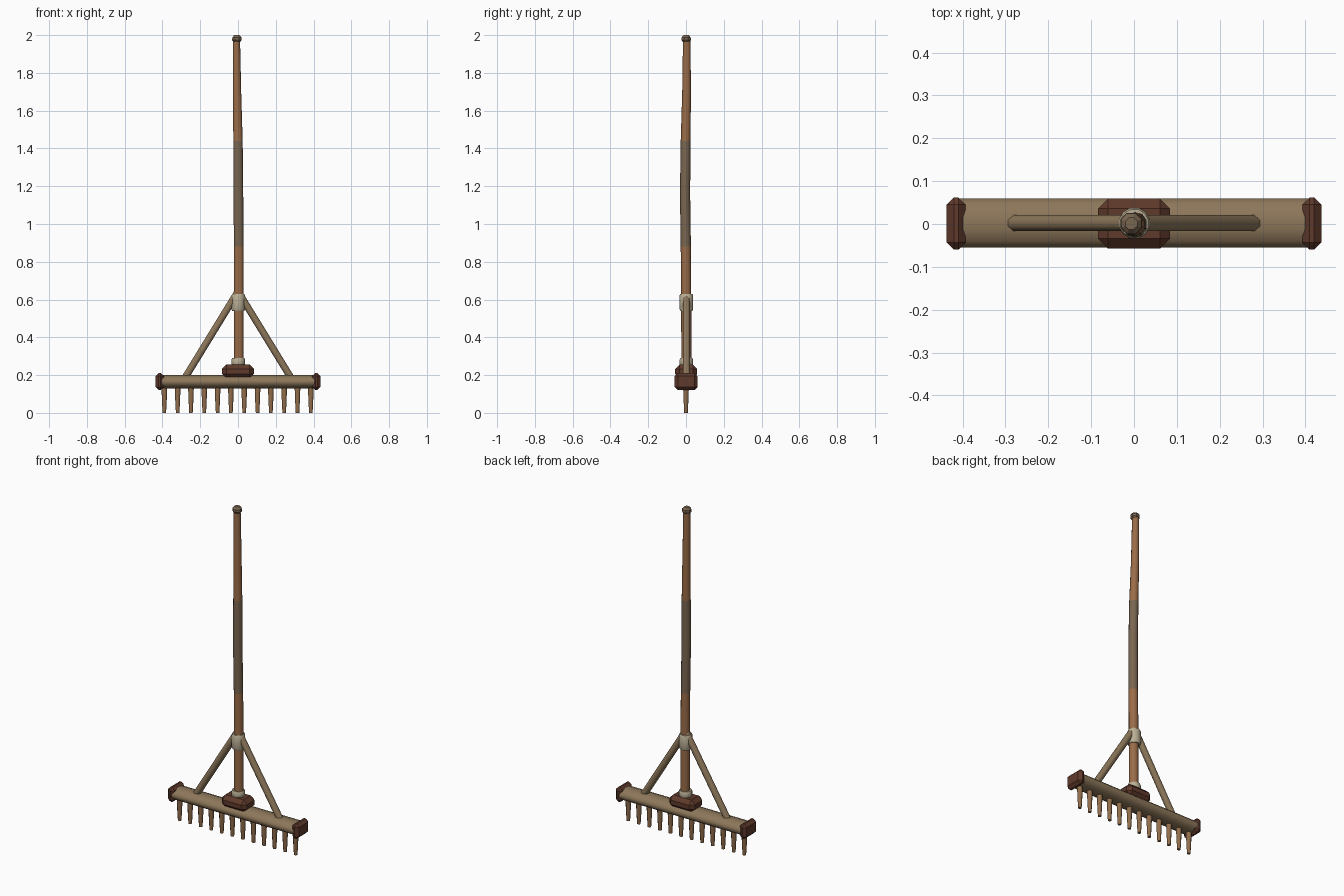
import bpy, bmesh, math
from mathutils import Vector

if "Cube" in bpy.data.objects:
    bpy.data.objects.remove(bpy.data.objects["Cube"])


def srgb(r, g, b):
    f = lambda c: (c / 255 / 12.92) if c < 10 else ((c / 255 + 0.055) / 1.055) ** 2.4
    return (f(r), f(g), f(b), 1)


def material(name, *rgb):
    m = bpy.data.materials.new(name)
    m.diffuse_color = srgb(*rgb)
    m.use_nodes = True
    m.node_tree.nodes["Principled BSDF"].inputs["Base Color"].default_value = m.diffuse_color
    return m


WARM = material("warm wood", 154, 108, 72)
PALE = material("pale wood", 141, 119, 90)
GRIP = material("grip wood", 122, 102, 80)
DARK = material("dark brown", 96, 58, 44)
CORD = material("cord", 188, 176, 150)
PEG = material("tooth wood", 146, 110, 76)


def finish(name, bm, mats, angle=None):
    bmesh.ops.recalc_face_normals(bm, faces=bm.faces)
    me = bpy.data.meshes.new(name)
    bm.to_mesh(me)
    bm.free()
    ob = bpy.data.objects.new(name, me)
    bpy.context.collection.objects.link(ob)
    for m in mats:
        me.materials.append(m)
    if angle:
        bpy.ops.object.select_all(action='DESELECT')
        ob.select_set(True)
        bpy.context.view_layer.objects.active = ob
        bpy.ops.object.shade_smooth_by_angle(angle=math.radians(angle))
    return ob


def tube(name, rings, mats, sides=10, angle=50, rule=None):
    """Loft closed rings: each is (centre, radius a, radius b), square to the whole path."""
    bm = bmesh.new()
    axis = (Vector(rings[-1][0]) - Vector(rings[0][0])).normalized()
    v = Vector((0, 1, 0))
    u = v.cross(axis).normalized()
    loops = []
    for c, a, b in rings:
        loops.append([bm.verts.new(Vector(c) + u * a * math.cos(t) + v * b * math.sin(t))
                      for t in (2 * math.pi * (i + 0.5) / sides for i in range(sides))])
    for lo, hi in zip(loops, loops[1:]):
        for i in range(sides):
            j = (i + 1) % sides
            bm.faces.new((lo[i], lo[j], hi[j], hi[i]))
    bm.faces.new(loops[0])
    bm.faces.new(loops[-1])
    if rule:
        for f in bm.faces:
            f.material_index = rule(f.calc_center_median())
    return finish(name, bm, mats, angle)


def block(name, centre, size, bevel, mat):
    bm = bmesh.new()
    bmesh.ops.create_cube(bm, size=1)
    for vert in bm.verts:
        vert.co = Vector(centre) + Vector([vert.co[k] * size[k] for k in range(3)])
    bmesh.ops.bevel(bm, geom=bm.edges[:], offset=bevel, segments=1, affect='EDGES')
    return finish(name, bm, [mat])


# Slightly crooked handle with a darker grip section
path = [(0.004, 0.003, 0.20, 0.027), (0.004, 0.001, 0.60, 0.027),
        (0.004, -0.001, 0.88, 0.027), (0.002, -0.005, 1.16, 0.027),
        (0.000, -0.002, 1.44, 0.026), (-0.005, 0.003, 1.70, 0.023),
        (-0.008, 0.004, 1.97, 0.020)]
tube("handle", [((x, y, z), r, r) for x, y, z, r in path], [WARM, GRIP],
     rule=lambda c: int(0.88 < c.z < 1.44))

# Knob at the handle end
tube("handle_knob", [((-0.006, 0.001, z), r, r) for z, r in
                     ((1.965, 0.021), (1.973, 0.027), (1.988, 0.026), (2.0, 0.015))],
     [GRIP], sides=8, angle=25)

# Rounded head beam
tube("head_beam", [((x, 0.002, 0.165), 0.036, 0.059) for x in (-0.41, 0.41)],
     [PALE], sides=12)

# End caps and central socket block
for side, label in ((-1, "left"), (1, "right")):
    block(label + "_end_cap", (side * 0.415, 0.001, 0.166), (0.044, 0.122, 0.09), 0.017, DARK)
block("socket_block", (0, 0.001, 0.22), (0.168, 0.116, 0.073), 0.023, DARK)

# Cord collars
for name, z0, z1 in (("lower_collar", 0.25, 0.29), ("upper_collar", 0.54, 0.63)):
    tube(name, [((0.001, 0.002, z), r, r) for z, r in
                ((z0, 0.033), (z0 + 0.008, 0.037), (z1 - 0.008, 0.037), (z1, 0.033))],
         [CORD], sides=12, angle=30)

# Diagonal braces
for side, label in ((-1, "left"), (1, "right")):
    tube(label + "_brace", [((side * 0.284, 0.002, 0.18), 0.02, 0.02),
                            ((side * 0.005, 0.002, 0.635), 0.02, 0.02)], [PALE], sides=8)

# Row of tapered teeth
for i in range(12):
    x = -0.39 + i * 0.0705
    tube(f"tooth_{i + 1}", [((x, 0, 0), 0.010, 0.010), ((x, 0, 0.06), 0.0135, 0.0135),
                            ((x, 0, 0.15), 0.017, 0.017)], [PEG], sides=8)
